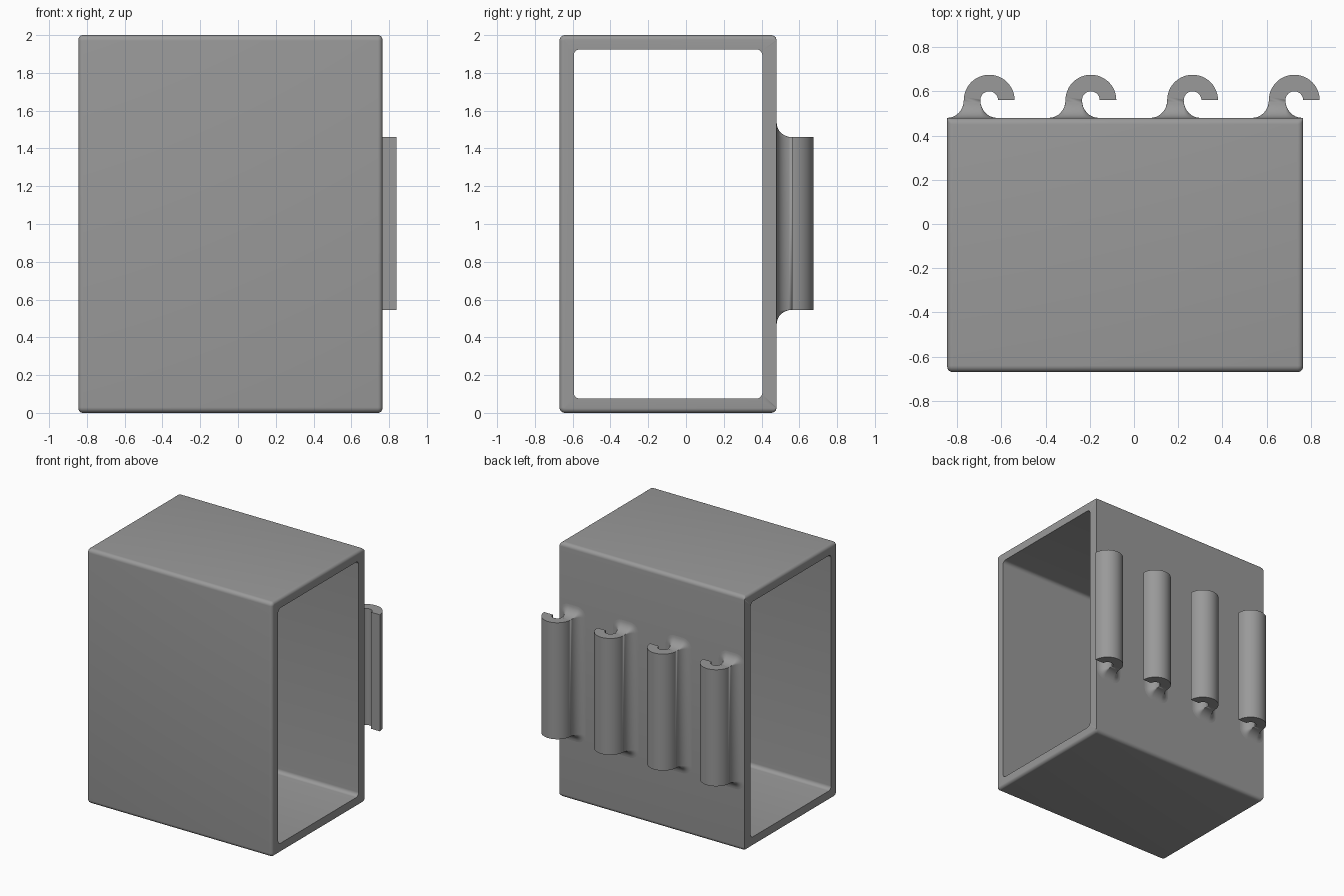
import bpy, bmesh, math

if "Cube" in bpy.data.objects:
    bpy.data.objects.remove(bpy.data.objects["Cube"])

grey = bpy.data.materials.new("mid_grey")
grey.diffuse_color = (0.32, 0.32, 0.32, 1)
grey.use_nodes = True
grey.node_tree.nodes["Principled BSDF"].inputs["Base Color"].default_value = grey.diffuse_color


def rounded_rect(a0, a1, b0, b1, r, n=6):
    """Counter-clockwise rounded rectangle as (a, b) points."""
    pts = []
    corners = [(a1 - r, b1 - r), (a0 + r, b1 - r), (a0 + r, b0 + r), (a1 - r, b0 + r)]
    for k, (ca, cb) in enumerate(corners):
        for i in range(n + 1):
            t = math.pi / 2 * (k + i / n)
            pts.append((ca + r * math.cos(t), cb + r * math.sin(t)))
    return pts


def loft(name, rings, closed=False):
    """Skin a list of equal-length rings; cap the last ring unless closed."""
    bm = bmesh.new()
    loops = [[bm.verts.new(p) for p in ring] for ring in rings]
    pairs = list(zip(loops, loops[1:]))
    if closed:
        pairs.append((loops[-1], loops[0]))
    for a, b in pairs:
        for i in range(len(a)):
            j = (i + 1) % len(a)
            bm.faces.new((a[i], a[j], b[j], b[i]))
    if not closed:
        bm.faces.new(loops[-1])
    bmesh.ops.remove_doubles(bm, verts=bm.verts, dist=1e-5)
    bmesh.ops.recalc_face_normals(bm, faces=bm.faces)
    me = bpy.data.meshes.new(name)
    bm.to_mesh(me)
    bm.free()
    me.materials.append(grey)
    ob = bpy.data.objects.new(name, me)
    bpy.context.collection.objects.link(ob)
    bpy.context.view_layer.objects.active = ob
    ob.select_set(True)
    bpy.ops.object.shade_smooth_by_angle(angle=math.radians(35))
    ob.select_set(False)
    return ob


# Open sleeve: rounded outer edges, sharp back end edges, hole right through in x
X0, X1, Y0, Y1, H = -0.845, 0.765, -0.67, 0.48, 2.0
WALL, R = 0.076, 0.025


def outer_ring(x, i):
    return [(x, y, z) for y, z in rounded_rect(Y0 + i, Y1, i, H - i, 0.03 - i)]


def inner_ring(x):
    return [(x, y, z) for y, z in
            rounded_rect(Y0 + WALL, Y1 - WALL, WALL, H - WALL, 0.03)]


ease = [(R * (1 - math.sin(t)), R * (1 - math.cos(t)))
        for t in (math.pi / 2 * k / 6 for k in range(7))]
# each pair is (distance from end, inset); the first lies on the outer wall
left = [outer_ring(X0 + d, i) for d, i in reversed([(a, b) for a, b in ease])]
right = [outer_ring(X1 - d, i) for d, i in ease]
left = [outer_ring(X0 + R * (1 - math.sin(t)), R * (1 - math.cos(t)))
        for t in (math.pi / 2 * k / 6 for k in range(6, -1, -1))]
loft("sleeve", left + right + [inner_ring(X1), inner_ring(X0)], closed=True)

# Row of hooks: flared foot, then a half-round curl ending in a flat tip
RO, RI, YC, Z0, Z1 = 0.115, 0.04, 0.56, 0.545, 1.46
F = YC - Y1
for k in range(4):
    cx = -0.655 + 0.46 * k
    rings = []
    for s in range(9):
        t = math.pi / 2 * s / 8
        o = 0.075 * (1 - math.sin(t))
        y = YC - F * math.cos(t)
        rings.append([(x, y, z) for x, z in
                      rounded_rect(cx - RO - o, cx - RI + o, Z0 - o, Z1 + o, o)])
    for s in range(1, 25):
        t = math.pi * (1 - s / 24)
        rings.append([(cx - u * math.cos(t) * -1, YC + u * math.sin(t), z)
                      for u, z in [(-x, z) for x, z in
                                   rounded_rect(-RO, -RI, Z0, Z1, 0)]])
    loft(f"hook_{k + 1}", rings)
